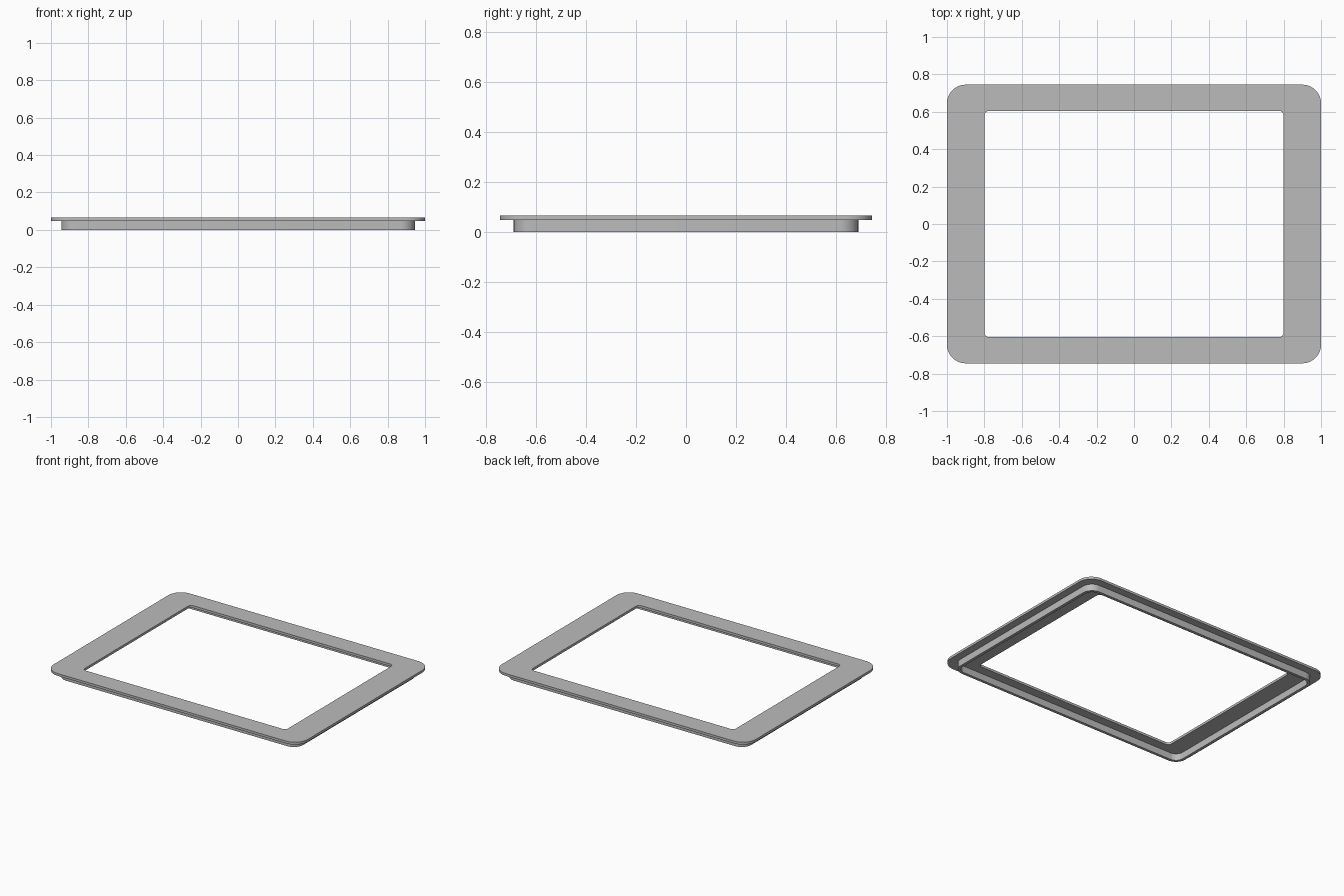
import bpy, bmesh, math

cube = bpy.data.objects.get("Cube")
if cube:
    bpy.data.objects.remove(cube, do_unlink=True)

grey = bpy.data.materials.new("Plain grey")
grey.use_nodes = True
colour = (0.5, 0.5, 0.5, 1)
grey.diffuse_color = colour
grey.node_tree.nodes["Principled BSDF"].inputs["Base Color"].default_value = colour

STEPS = 10  # segments per rounded corner


def rounded_loop(bm, half_x, half_y, radius, z):
    """Ring of vertices round a rectangle with rounded corners."""
    verts = []
    for corner, (sx, sy) in enumerate([(1, 1), (-1, 1), (-1, -1), (1, -1)]):
        for i in range(STEPS + 1):
            a = (corner + i / STEPS) * math.pi / 2
            verts.append(bm.verts.new((sx * (half_x - radius) + radius * math.cos(a),
                                       sy * (half_y - radius) + radius * math.sin(a), z)))
    return verts


def frame(name, outer, inner, z0, z1):
    """Closed rectangular ring between an outer and an inner outline."""
    bm = bmesh.new()
    loops = [rounded_loop(bm, *outer, z0), rounded_loop(bm, *outer, z1),
             rounded_loop(bm, *inner, z1), rounded_loop(bm, *inner, z0)]
    for a, b in zip(loops, loops[1:] + loops[:1]):
        for i in range(len(a)):
            j = (i + 1) % len(a)
            bm.faces.new((a[i], a[j], b[j], b[i]))
    bmesh.ops.recalc_face_normals(bm, faces=bm.faces)
    mesh = bpy.data.meshes.new(name)
    bm.to_mesh(mesh)
    bm.free()
    mesh.materials.append(grey)
    obj = bpy.data.objects.new(name, mesh)
    bpy.context.collection.objects.link(obj)
    bpy.ops.object.select_all(action="DESELECT")
    obj.select_set(True)
    bpy.context.view_layer.objects.active = obj
    bpy.ops.object.shade_smooth_by_angle(angle=math.radians(30))


# Flat bezel on top, thin locating wall underneath
frame("bezel_plate", (1.0, 0.745, 0.1), (0.8, 0.605, 0.025), 0.048, 0.065)
frame("locating_wall", (0.945, 0.69, 0.075), (0.925, 0.67, 0.055), 0.0, 0.048)
